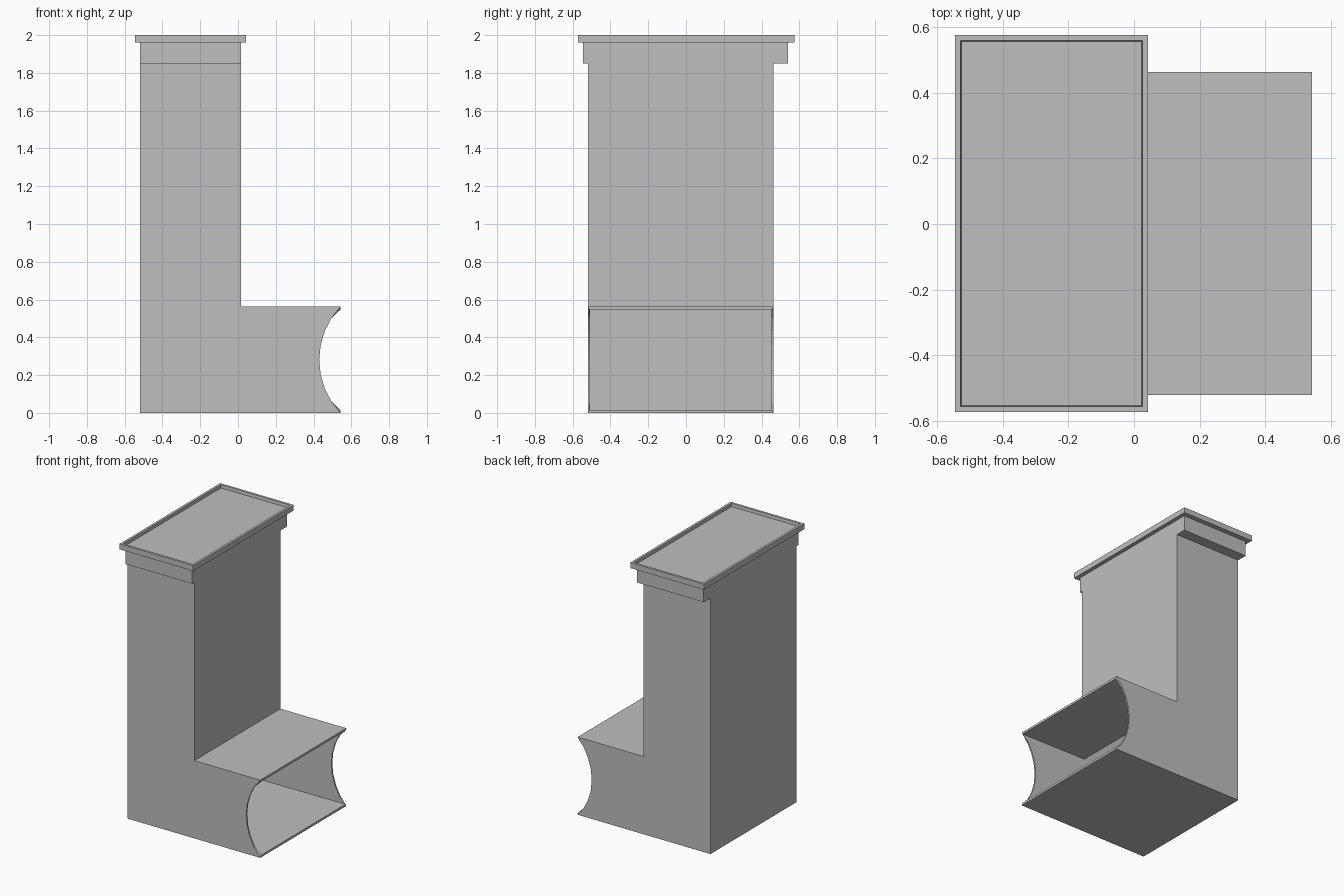
import bpy
import bmesh
import math

if "Cube" in bpy.data.objects:
    bpy.data.objects.remove(bpy.data.objects["Cube"], do_unlink=True)

# Single plain grey finish
grey = bpy.data.materials.new("plain_grey")
grey.use_nodes = True
colour = (0.52, 0.52, 0.52, 1)
grey.diffuse_color = colour
grey.node_tree.nodes["Principled BSDF"].inputs["Base Color"].default_value = colour


def finish(bm, name):
    bmesh.ops.recalc_face_normals(bm, faces=bm.faces[:])
    mesh = bpy.data.meshes.new(name)
    bm.to_mesh(mesh)
    bm.free()
    mesh.materials.append(grey)
    obj = bpy.data.objects.new(name, mesh)
    bpy.context.collection.objects.link(obj)
    return obj


def box(x0, x1, y0, y1, z0, z1):
    bm = bmesh.new()
    bmesh.ops.create_cube(bm, size=1)
    for v in bm.verts:
        v.co.x = x1 if v.co.x > 0 else x0
        v.co.y = y1 if v.co.y > 0 else y0
        v.co.z = z1 if v.co.z > 0 else z0
    return bm


# Hollow elbow duct: L-shaped side profile with a concave arc at the mouth
back, front, tip = -0.52, 0.015, 0.542
right, left = -0.52, 0.463
height, step, sag, segments = 1.85, 0.562, 0.112, 8
half = step / 2
radius = (half ** 2 + sag ** 2) / (2 * sag)
spread = math.asin(half / radius)
arc = []
for i in range(segments + 1):
    a = spread * (2 * i / segments - 1)
    arc.append((tip - sag + radius * (1 - math.cos(a)), half + radius * math.sin(a)))
profile = [(back, 0)] + arc + [(front, step), (front, height), (back, height)]

bm = bmesh.new()
sides = [[bm.verts.new((x, y, z)) for x, z in profile] for y in (right, left)]
for ring in sides:
    bm.faces.new(ring)
count = len(profile)
for i in range(count):
    if 1 <= i <= segments:      # the mouth stays open
        continue
    j = (i + 1) % count
    bm.faces.new((sides[0][i], sides[0][j], sides[1][j], sides[1][i]))
duct = finish(bm, "elbow_duct")
walls = duct.modifiers.new("wall_thickness", 'SOLIDIFY')
walls.thickness = 0.011
walls.offset = -1
walls.use_even_offset = True

# Collar, flush with the duct in x and overhanging at both ends in y
finish(box(back, front, -0.545, 0.54, height, 1.96), "collar")

# Top flange with a shallow recessed panel
bm = box(-0.545, 0.043, -0.573, 0.575, 1.96, 2)
bm.normal_update()
top = max(bm.faces, key=lambda f: f.calc_center_median().z)
bmesh.ops.inset_region(bm, faces=[top], thickness=0.024)
bmesh.ops.inset_region(bm, faces=[top], thickness=0.004)
for v in top.verts:
    v.co.z -= 0.022
finish(bm, "top_flange")
